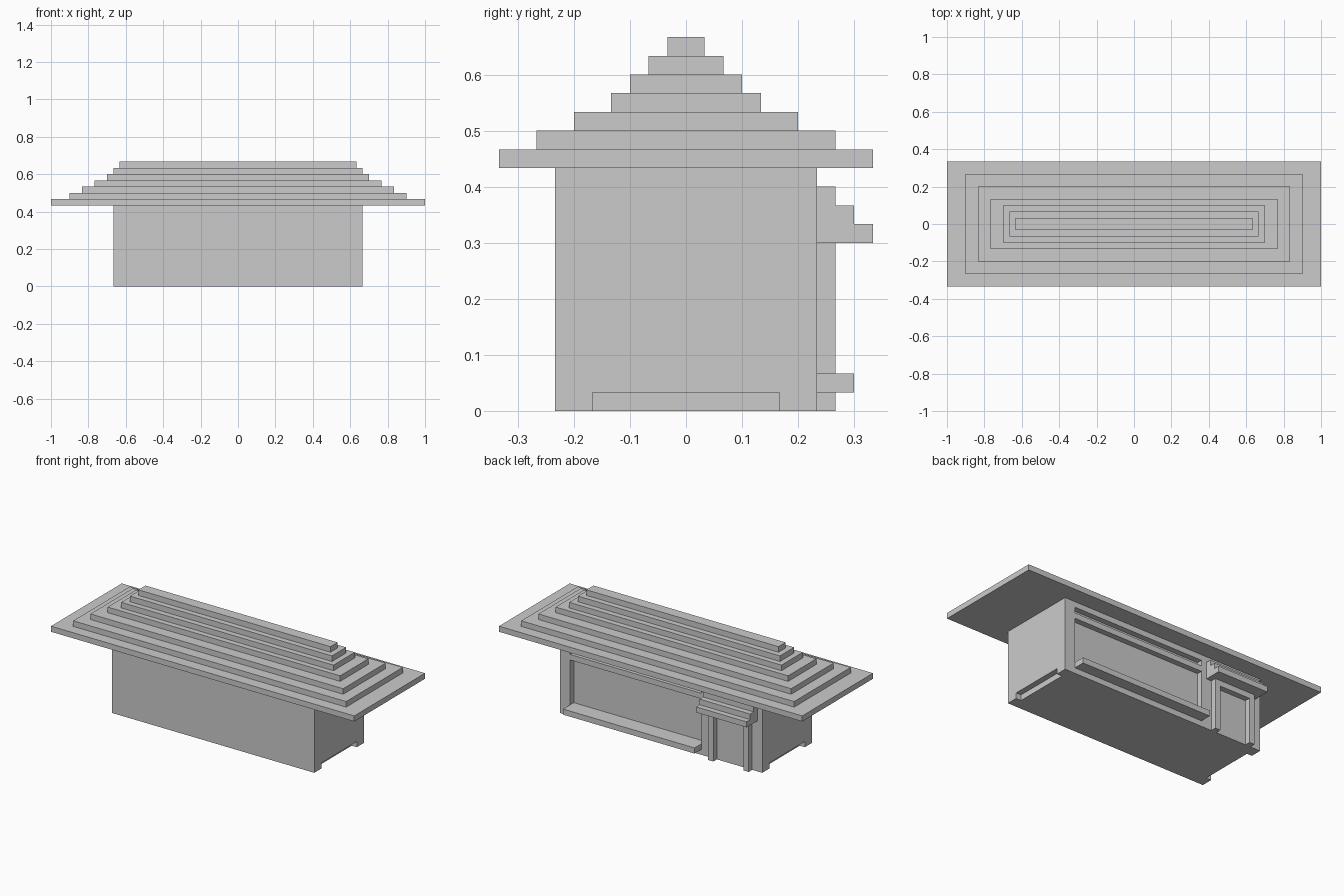
import bpy
import bmesh

if "Cube" in bpy.data.objects:
    bpy.data.objects.remove(bpy.data.objects["Cube"])

U = 1 / 30  # building block size; all sizes below are in blocks


def box(name, x0, x1, y0, y1, z0, z1):
    bm = bmesh.new()
    add_box(bm, x0, x1, y0, y1, z0, z1)
    return finish(name, bm)


def add_box(bm, x0, x1, y0, y1, z0, z1):
    verts = bmesh.ops.create_cube(bm, size=1)["verts"]
    for v in verts:
        v.co.x = (x1 if v.co.x > 0 else x0) * U
        v.co.y = (y1 if v.co.y > 0 else y0) * U
        v.co.z = (z1 if v.co.z > 0 else z0) * U


def finish(name, bm):
    bmesh.ops.recalc_face_normals(bm, faces=bm.faces)
    mesh = bpy.data.meshes.new(name)
    bm.to_mesh(mesh)
    bm.free()
    obj = bpy.data.objects.new(name, mesh)
    bpy.context.collection.objects.link(obj)
    return obj


# main body
body = box("body", -20, 20, -7, 7, 0, 13)

# recesses: window, slot above it, and a notch under each end
bm = bmesh.new()
add_box(bm, -8, 18, 6, 9, 2, 10)
add_box(bm, -8, 18, 6, 9, 11, 12)
for s in (-1, 1):
    add_box(bm, s * 20.5 - 1.5, s * 20.5 + 1.5, -5, 5, -1, 1)
cutter = finish("recess_cutter", bm)
cutter.hide_render = True

cut = body.modifiers.new("recesses", "BOOLEAN")
cut.operation = "DIFFERENCE"
cut.solver = "EXACT"
cut.object = cutter
bpy.context.view_layer.objects.active = body
bpy.ops.object.modifier_apply(modifier=cut.name)
bpy.data.objects.remove(cutter)

# stepped roof
for i, (hx, hy) in enumerate([(30, 10), (27, 8), (25, 6), (23, 4),
                              (21, 3), (20, 2), (19, 1)]):
    box(f"roof_step_{i + 1}", -hx, hx, -hy, hy, 13 + i, 14 + i)

# window counter
box("window_counter", -8, 18, 7, 9, 1, 2)

# door frame
box("door_post_inner", -11, -10, 7, 8, 0, 9)
box("door_post_outer", -18, -17, 7, 8, 0, 9)
box("door_lintel", -17, -11, 7, 8, 8, 9)

# stepped awning over the door: side profile extruded along x
profile = [(7, 9), (10, 9), (10, 10), (9, 10), (9, 11), (8, 11), (8, 12), (7, 12)]
bm = bmesh.new()
face = bm.faces.new([bm.verts.new((-19 * U, y * U, z * U)) for y, z in profile])
ext = bmesh.ops.extrude_face_region(bm, geom=[face])["geom"]
bmesh.ops.translate(bm, vec=(10 * U, 0, 0),
                    verts=[g for g in ext if isinstance(g, bmesh.types.BMVert)])
finish("door_awning", bm)
